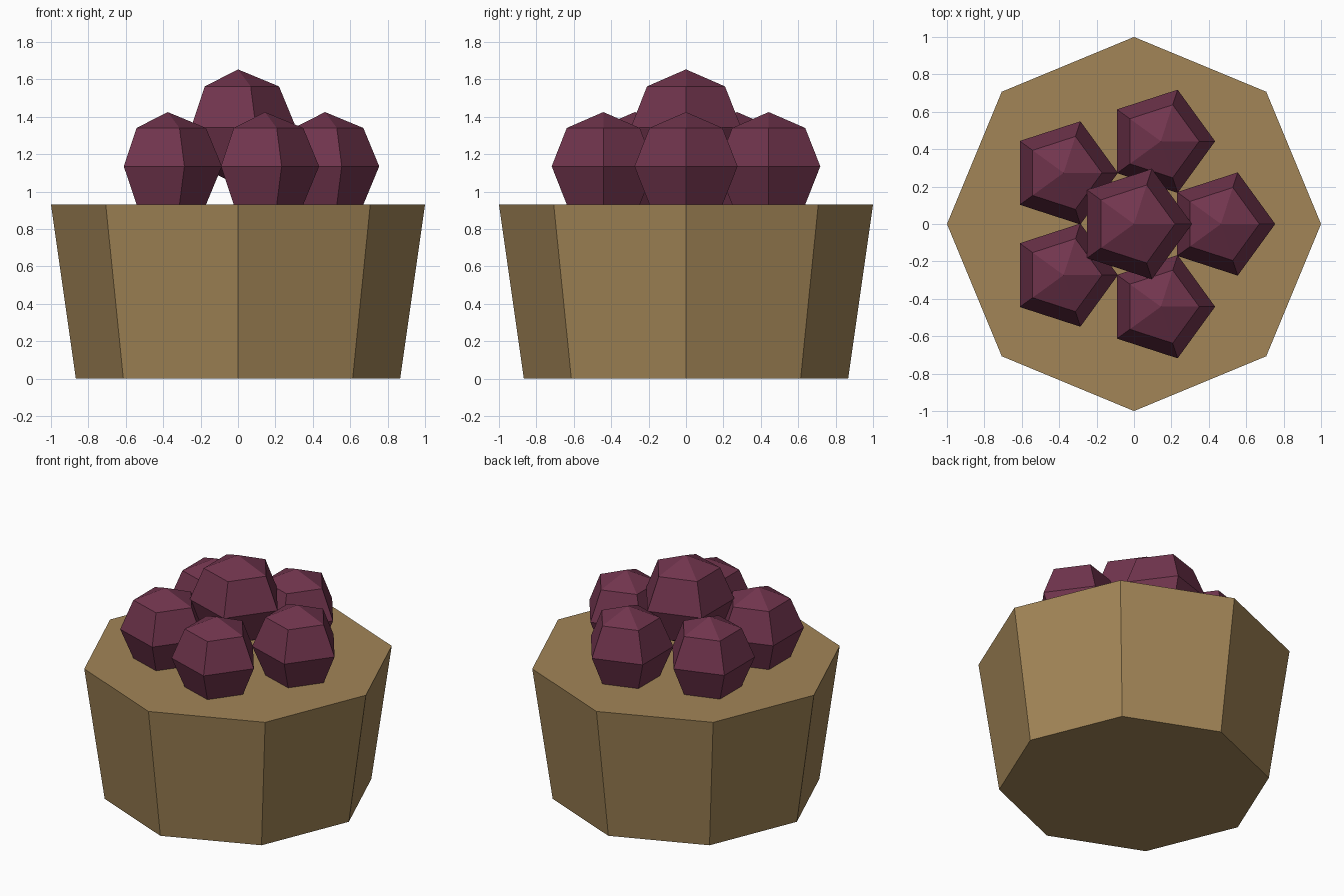
import bpy, bmesh
from math import sin, cos, pi, tau

if "Cube" in bpy.data.objects:
    bpy.data.objects.remove(bpy.data.objects["Cube"])


def material(name, color):
    mat = bpy.data.materials.new(name)
    mat.diffuse_color = (*color, 1)
    mat.use_nodes = True
    mat.node_tree.nodes["Principled BSDF"].inputs["Base Color"].default_value = mat.diffuse_color
    return mat


def lathe(name, profile, sides, location, mat):
    """Flat-faced solid from (radius, z) rings; first corner on +x, radius 0 is a pole."""
    bm = bmesh.new()
    rings = []
    for r, z in profile:
        n = sides if r > 0 else 1
        rings.append([bm.verts.new((r * cos(tau * i / sides), r * sin(tau * i / sides), z))
                      for i in range(n)])
    for a, b in zip(rings, rings[1:]):
        for i in range(sides):
            j = (i + 1) % sides
            quad = [a[i % len(a)], a[j % len(a)], b[j % len(b)], b[i % len(b)]]
            bm.faces.new(list(dict.fromkeys(quad)))
    for ring in (rings[0], rings[-1]):
        if len(ring) > 1:
            bm.faces.new(ring)
    bmesh.ops.recalc_face_normals(bm, faces=bm.faces)
    mesh = bpy.data.meshes.new(name)
    bm.to_mesh(mesh)
    bm.free()
    mesh.materials.append(mat)
    obj = bpy.data.objects.new(name, mesh)
    obj.location = location
    bpy.context.collection.objects.link(obj)
    return obj


def berry(name, radius, location):
    profile = [(0, -radius)]
    profile += [(radius * cos(t), radius * sin(t)) for t in (-pi / 4, 0, pi / 4)]
    profile += [(0, radius)]
    return lathe(name, profile, 5, location, plum)


tan = material("tan", (0.36, 0.235, 0.095))
plum = material("plum", (0.165, 0.035, 0.075))

# Octagonal tapered basket
lathe("basket", [(0.867, 0), (1.0, 0.93)], 8, (0, 0, 0), tan)

# Ring of five berries with a larger one on top
for i in range(5):
    a = tau * i / 5
    berry(f"berry_{i + 1}", 0.29, (0.465 * cos(a), 0.465 * sin(a), 1.135))
berry("top_berry", 0.31, (0, 0, 1.343))
